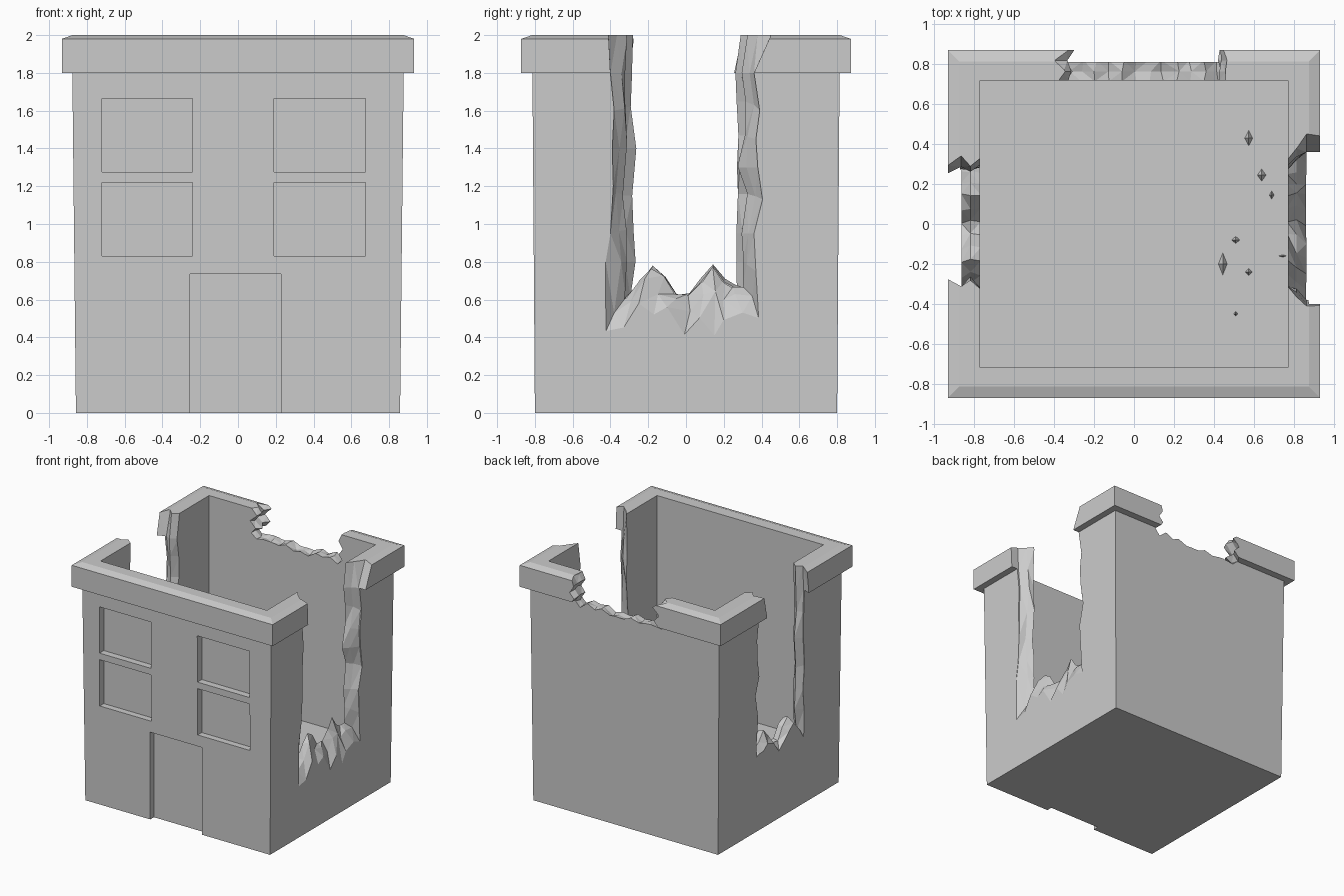
import bpy, bmesh, random
from mathutils import Vector

if "Cube" in bpy.data.objects:
    bpy.data.objects.remove(bpy.data.objects["Cube"])

random.seed(4)
FLOOR = 0.34


def make_object(name, bm):
    bmesh.ops.recalc_face_normals(bm, faces=bm.faces)
    mesh = bpy.data.meshes.new(name)
    bm.to_mesh(mesh)
    bm.free()
    ob = bpy.data.objects.new(name, mesh)
    bpy.context.collection.objects.link(ob)
    return ob


def loft(name, rings, triangulate=False):
    bm = bmesh.new()
    rows = [[bm.verts.new(p) for p in ring] for ring in rings]
    n = len(rows[0])
    for a, b in zip(rows, rows[1:]):
        for i in range(n):
            j = (i + 1) % n
            bm.faces.new((a[i], a[j], b[j], b[i]))
    bm.faces.new(rows[0])
    bm.faces.new(rows[-1])
    if triangulate:
        bmesh.ops.triangulate(bm, faces=bm.faces[:])
    return make_object(name, bm)


def rect(hx, hy, z):
    return [(-hx, -hy, z), (hx, -hy, z), (hx, hy, z), (-hx, hy, z)]


def box(name, x0, x1, y0, y1, z0, z1):
    return loft(name, [[(x0, y0, z), (x1, y0, z), (x1, y1, z), (x0, y1, z)] for z in (z0, z1)])


def cut(target, cutter):
    mod = target.modifiers.new("cut", 'BOOLEAN')
    mod.operation = 'DIFFERENCE'
    mod.solver = 'EXACT'
    mod.object = cutter
    cutter.hide_render = True
    bpy.context.view_layer.objects.active = target
    bpy.ops.object.modifier_apply(modifier=mod.name)
    bpy.data.objects.remove(cutter)


# Hollow building body: tapered wall, overhanging cornice, inner walls and floor
building = loft("ruined_building", [
    rect(.858, .80, 0), rect(.877, .813, 1.8), rect(.933, .873, 1.8), rect(.933, .873, 1.98),
    rect(.877, .815, 2.0), rect(.773, .72, 2.0), rect(.773, .72, FLOOR)])

# Recessed windows and door
for x0, x1 in ((-.72, -.24), (.19, .675)):
    for z0, z1 in ((.83, 1.22), (1.275, 1.665)):
        cut(building, box("window_recess", x0, x1, -1, -.752, z0, z1))
cut(building, box("door_recess", -.255, .228, -1, -.752, -.1, .735))

# Jagged breach profiles: (along wall, height), top left down and up to top right
outer = [(-.41, 2.2), (-.41, 2.0), (-.40, 1.8), (-.38, 1.6), (-.39, 1.4), (-.385, 1.2), (-.40, .95),
         (-.425, .8), (-.425, .43), (-.33, .45), (-.25, .58), (-.17, .52), (-.10, .56), (-.01, .41), (.07, .50),
         (.15, .40), (.20, .49), (.30, .53), (.385, .50), (.37, .75), (.36, .95), (.405, 1.13),
         (.38, 1.3), (.37, 1.45), (.39, 1.6), (.36, 1.8), (.45, 2.0), (.47, 2.2)]
inner = [(-.31, 2.2), (-.31, 2.0), (-.32, 1.8), (-.32, 1.62), (-.31, 1.4), (-.33, 1.15), (-.31, .97),
         (-.31, .8), (-.32, .61), (-.25, .70), (-.18, .77), (-.11, .73), (-.05, .63), (.01, .63), (.08, .70),
         (.14, .79), (.20, .70), (.25, .67), (.30, .67), (.30, .8), (.29, .95), (.32, 1.16),
         (.27, 1.3), (.31, 1.47), (.31, 1.65), (.29, 1.8), (.32, 2.0), (.32, 2.2)]


def breach(name, layers):
    rings = []
    for x, t, grow, noise in layers:
        ring = []
        for (a, za), (b, zb) in zip(outer, inner):
            y = a + (b - a) * t
            z = za + (zb - za) * t
            y += grow * (1 if y > 0 else -1) * (abs(y) > .27) + random.uniform(-noise, noise)
            ring.append((x, y, z + random.uniform(-noise, noise) * (z < .9)))
        rings.append(ring)
    return loft(name, rings, True)


cut(building, breach("right_breach", [(.60, 1, 0, 0), (.768, 1, 0, 0), (.815, .6, 0, .02),
                                      (.864, 0, 0, 0), (1.1, 0, 0, .005)]))
cut(building, breach("left_breach", [(-.60, .95, .01, 0), (-.768, .95, .01, .005), (-.82, 1, -.035, .012),
                                     (-.866, .75, -.015, .01), (-.94, .9, -.04, .01), (-1.1, .9, -.04, 0)]))

# Broken cornice gap at the back
left = [(-.37, 2.2), (-.38, 2.0), (-.33, 1.95), (-.39, 1.89), (-.34, 1.84), (-.38, 1.79)]
low = [(-.33 + i * .068, 1.76 + .025 * random.uniform(-1, 1)) for i in range(12)]
right = [(.46, 1.78), (.43, 1.83), (.47, 1.88), (.43, 1.94), (.46, 2.0), (.46, 2.2)]
gap = left + low + right
rings = []
for y, noise, shift in ((.6, 0, 0), (.715, .004, 0), (.765, .012, .02), (.82, .012, -.01), (.9, .01, .04), (1.0, 0, .04)):
    rings.append([(x + random.uniform(-noise, noise) + (shift if x < -.32 else 0), y,
                   z + random.uniform(-noise, noise)) for x, z in gap])
cut(building, loft("back_gap", rings, True))

# Rubble shards on the floor
for i, (x, y, sx, sy) in enumerate([(.575, .43, .02, .038), (.64, .245, .022, .03), (.69, .145, .012, .02),
                                    (.51, -.08, .02, .018), (.445, -.2, .022, .055), (.575, -.24, .018, .018),
                                    (.51, -.45, .01, .012), (.745, -.16, .02, .006)]):
    bm = bmesh.new()
    bmesh.ops.create_cone(bm, cap_ends=True, segments=4, radius1=1, radius2=0, depth=1)
    bmesh.ops.scale(bm, vec=Vector((sx, sy, .04)), verts=bm.verts)
    bmesh.ops.translate(bm, vec=Vector((x, y, FLOOR + .02)), verts=bm.verts)
    make_object("rubble_shard_%d" % (i + 1), bm)
